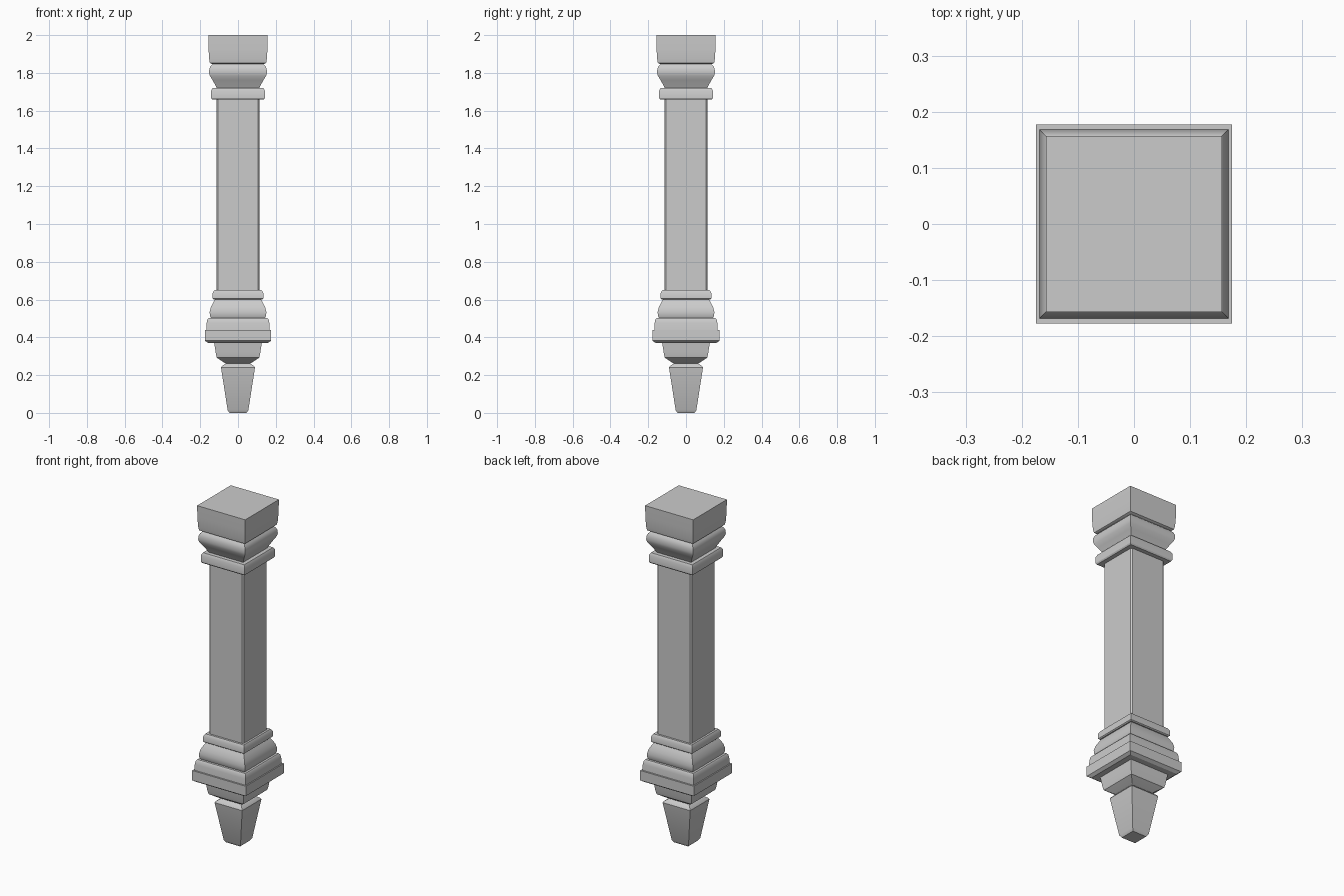
import bpy, bmesh, math

cube = bpy.data.objects.get("Cube")
if cube:
    bpy.data.objects.remove(cube, do_unlink=True)

# One stone colour
stone = bpy.data.materials.new("grey_stone")
stone.use_nodes = True
STONE = (0.6, 0.6, 0.6, 1)
stone.diffuse_color = STONE
stone.node_tree.nodes["Principled BSDF"].inputs["Base Color"].default_value = STONE


def square_part(name, profile, depth=1.0, chamfer=0.0):
    """Loft square rings from (half width, height) pairs, bottom to top."""
    bm = bmesh.new()
    rings = []
    for half, z in profile:
        if chamfer:
            k = half - chamfer
            corners = [(-k, -half), (k, -half), (half, -k), (half, k),
                       (k, half), (-k, half), (-half, k), (-half, -k)]
        else:
            corners = [(-half, -half), (half, -half), (half, half), (-half, half)]
        rings.append([bm.verts.new((x, y * depth, z)) for x, y in corners])
    count = len(rings[0])
    for low, high in zip(rings, rings[1:]):
        for i in range(count):
            j = (i + 1) % count
            bm.faces.new((low[i], low[j], high[j], high[i]))
    bm.faces.new(rings[0][::-1])
    bm.faces.new(rings[-1])
    mesh = bpy.data.meshes.new(name)
    bm.to_mesh(mesh)
    bm.free()
    mesh.materials.append(stone)
    obj = bpy.data.objects.new(name, mesh)
    bpy.context.collection.objects.link(obj)
    bpy.ops.object.select_all(action="DESELECT")
    obj.select_set(True)
    bpy.context.view_layer.objects.active = obj
    bpy.ops.object.shade_smooth_by_angle(angle=math.radians(32))
    return obj


# Hanging finial and its neck
square_part("finial", [(0.045, 0), (0.055, 0.015), (0.09, 0.24), (0.085, 0.248), (0.06, 0.265)])

# Underside moulding
square_part("lower_moulding", [(0.06, 0.26), (0.075, 0.267), (0.112, 0.292), (0.117, 0.31),
                               (0.121, 0.34), (0.126, 0.37)])

# Widest block and the tier above it
square_part("base_block", [(0.158, 0.37), (0.175, 0.382), (0.175, 0.44)], 1.015)
square_part("base_tier", [(0.168, 0.44), (0.166, 0.475), (0.162, 0.495), (0.156, 0.502)])

# Bulging base cushion
square_part("base_cushion", [(0.142, 0.50), (0.149, 0.515), (0.15, 0.535), (0.144, 0.56),
                             (0.131, 0.585), (0.122, 0.60)])

# Collars around both ends of the shaft
square_part("lower_collar", [(0.128, 0.60), (0.134, 0.605), (0.134, 0.635), (0.125, 0.65)])
square_part("upper_collar", [(0.138, 1.66), (0.143, 1.668), (0.143, 1.705), (0.135, 1.72)])

# Long shaft with softened corners
square_part("shaft", [(0.113, 0.64), (0.113, 1.67)], chamfer=0.008)

# Bulging capital cushion, narrowing downward
square_part("capital_cushion", [(0.11, 1.715), (0.12, 1.735), (0.135, 1.762), (0.149, 1.785),
                                (0.153, 1.80), (0.152, 1.82), (0.146, 1.835), (0.134, 1.848)])

# Top cap block
square_part("cap", [(0.134, 1.845), (0.149, 1.853), (0.153, 1.875), (0.156, 1.93), (0.157, 2.0)])
